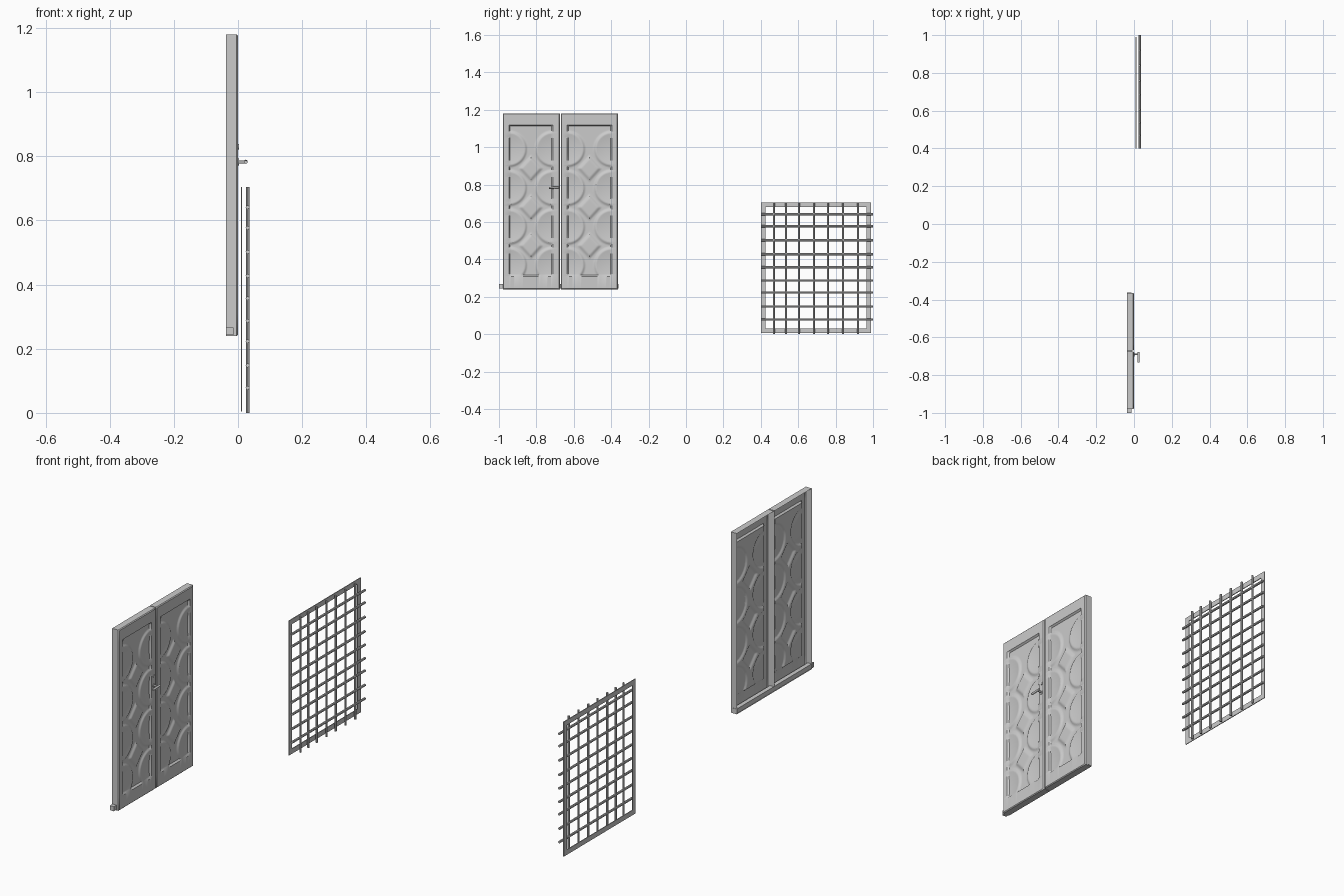
import bpy, bmesh, math
from mathutils import Vector

if "Cube" in bpy.data.objects:
    bpy.data.objects.remove(bpy.data.objects["Cube"])


def finish(name, bm, smooth=True):
    me = bpy.data.meshes.new(name)
    bm.to_mesh(me)
    bm.free()
    ob = bpy.data.objects.new(name, me)
    bpy.context.collection.objects.link(ob)
    if smooth:
        bpy.ops.object.select_all(action='DESELECT')
        ob.select_set(True)
        bpy.context.view_layer.objects.active = ob
        bpy.ops.object.shade_smooth_by_angle(angle=math.radians(35))
    return ob


def add_box(bm, lo, hi):
    r = bmesh.ops.create_cube(bm, size=1)
    for v in r['verts']:
        v.co = Vector([(a + b) / 2 + c * (b - a) for a, b, c in zip(lo, hi, v.co)])


def add_rod(bm, a, b, r, seg=8):
    a, b = Vector(a), Vector(b)
    d = b - a
    m = d.to_track_quat('Z', 'Y').to_matrix().to_4x4()
    m.translation = (a + b) / 2
    bmesh.ops.create_cone(bm, cap_ends=True, segments=seg, radius1=r, radius2=r,
                          depth=d.length, matrix=m)


def span(a, b, n):
    return [a + (b - a) * i / n for i in range(n + 1)]


# ---- Door leaves: embossed sheet with walls folded back, open behind ----
Z0, Z1, DEPTH, RECESS = 0.24, 1.18, -0.038, -0.009
PZ0, PZ1 = 0.309, 1.119


def emboss(u, z, half):
    h = 0.0
    # diamonds down the middle
    for c in (0.886, 0.678, 0.473):
        d = 1 - abs(u) / 0.066 - abs(z - c) / 0.072
        h = max(h, 0.008 * min(1, max(0, d / 0.3)))
    # scooped half discs along both sides
    for c in (0.99, 0.782, 0.575, 0.37):
        r = math.hypot(half - abs(u), z - c)
        if r < 0.086:
            h = max(h, 0.0075 * (r / 0.086) ** 2)
        elif r < 0.098:
            h = max(h, 0.0075 * (0.098 - r) / 0.012)
    return RECESS + h


def leaf(name, y0, y1, p0, p1):
    bm = bmesh.new()
    ys = [y0, y0 + 0.004, p0] + span(p0 + 0.007, p1 - 0.007, 44) + [p1, y1 - 0.004, y1]
    zs = [Z0, Z0 + 0.004, PZ0] + span(PZ0 + 0.007, PZ1 - 0.007, 140) + [PZ1, Z1 - 0.004, Z1]
    ny, nz = len(ys), len(zs)
    mid, half = (p0 + p1) / 2, (p1 - p0) / 2

    def height(i, j):
        if i in (0, ny - 1) or j in (0, nz - 1):
            return -0.004
        if 3 <= i <= ny - 4 and 3 <= j <= nz - 4:
            return emboss(ys[i] - mid, zs[j], half)
        return 0.0

    g = [[bm.verts.new((height(i, j), ys[i], zs[j])) for j in range(nz)] for i in range(ny)]
    for i in range(ny - 1):
        for j in range(nz - 1):
            bm.faces.new((g[i][j], g[i + 1][j], g[i + 1][j + 1], g[i][j + 1]))
    loop = ([g[i][0] for i in range(ny - 1)] + [g[-1][j] for j in range(nz - 1)]
            + [g[i][-1] for i in range(ny - 1, 0, -1)] + [g[0][j] for j in range(nz - 1, 0, -1)])
    back = [bm.verts.new((DEPTH, v.co.y, v.co.z)) for v in loop]
    for k in range(len(loop)):
        n = (k + 1) % len(loop)
        bm.faces.new((loop[n], loop[k], back[k], back[n]))
    finish(name, bm)


leaf("door_leaf_left", -0.979, -0.674, -0.947, -0.711)
leaf("door_leaf_right", -0.669, -0.364, -0.636, -0.396)

# Bottom rail poking out past the hinge side
bm = bmesh.new()
add_box(bm, (-0.037, -1.0, 0.243), (-0.014, -0.362, 0.267))
finish("bottom_rail", bm, False)

# Lever handle with rose, spindle and keyhole plate
bm = bmesh.new()
add_rod(bm, (-0.001, -0.69, 0.782), (0.003, -0.69, 0.782), 0.011, 16)
add_rod(bm, (0.0, -0.69, 0.782), (0.026, -0.69, 0.782), 0.0045, 12)
add_rod(bm, (0.024, -0.678, 0.784), (0.024, -0.733, 0.782), 0.0055, 12)
add_rod(bm, (-0.001, -0.69, 0.83), (0.003, -0.69, 0.83), 0.008, 16)
finish("door_handle", bm)

# ---- Window grille: flat frame with bars standing off in front ----
GY0, GY1, GZ0, GZ1 = 0.40, 0.99, 0.005, 0.705
bm = bmesh.new()
W, FX0, FX1 = 0.026, 0.009, 0.013
outer = [(GY0, GZ0), (GY1, GZ0), (GY1, GZ1), (GY0, GZ1)]
inner = [(GY0 + W, GZ0 + W), (GY1 - W, GZ0 + W), (GY1 - W, GZ1 - W), (GY0 + W, GZ1 - W)]
rings = [[bm.verts.new((x, y, z)) for y, z in pts]
         for pts, x in ((outer, FX0), (outer, FX1), (inner, FX1), (inner, FX0))]
for k in range(4):
    a, b = rings[k], rings[(k + 1) % 4]
    for i in range(4):
        j = (i + 1) % 4
        bm.faces.new((a[i], a[j], b[j], b[i]))
bmesh.ops.recalc_face_normals(bm, faces=bm.faces)
finish("grille_frame", bm, False)

bm = bmesh.new()
for y in (0.47, 0.535, 0.604, 0.684, 0.759, 0.84, 0.92):
    add_rod(bm, (0.03, y, 0.0), (0.03, y, 0.705), 0.0055)
finish("grille_vertical_bars", bm)

bm = bmesh.new()
for z in (0.078, 0.148, 0.223, 0.287, 0.357, 0.427, 0.502, 0.577, 0.641):
    add_rod(bm, (0.03, 0.40, z), (0.03, 1.0, z), 0.0062)
finish("grille_horizontal_bars", bm)
